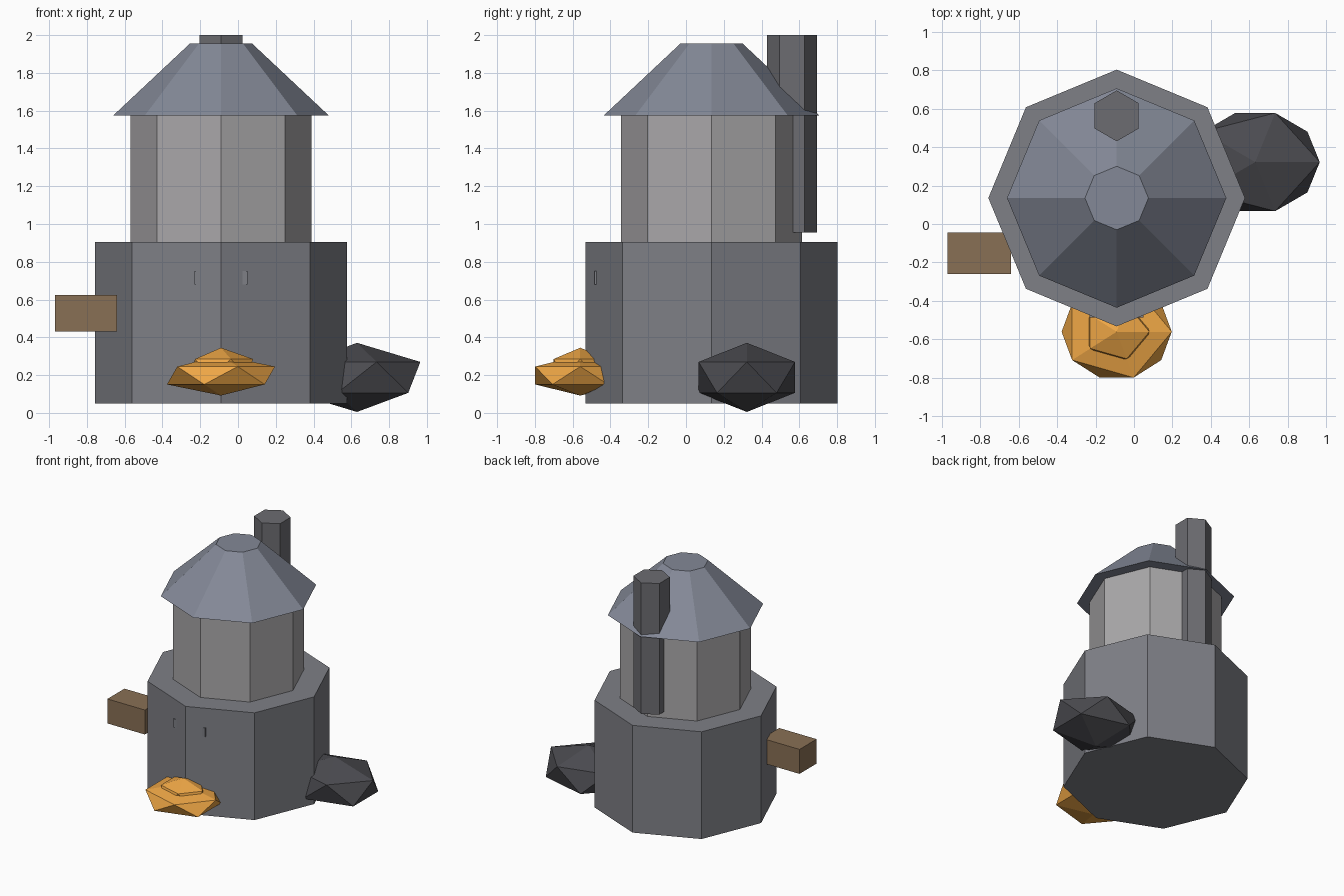
import bpy
from math import pi

if "Cube" in bpy.data.objects:
    bpy.data.objects.remove(bpy.data.objects["Cube"])

CX, CY = -0.09, 0.135  # tower axis


def material(name, rgb):
    m = bpy.data.materials.new(name)
    m.diffuse_color = (*rgb, 1)
    m.use_nodes = True
    m.node_tree.nodes["Principled BSDF"].inputs["Base Color"].default_value = m.diffuse_color
    return m


def finish(name, mat):
    o = bpy.context.object
    o.name = name
    o.data.materials.append(mat)
    return o


def prism(name, sides, r1, r2, z0, z1, x, y, mat, turn=0.0):
    bpy.ops.mesh.primitive_cone_add(vertices=sides, radius1=r1, radius2=r2, depth=z1 - z0,
                                    location=(x, y, (z0 + z1) / 2), rotation=(0, 0, turn))
    return finish(name, mat)


def lump(name, loc, size, mat):
    bpy.ops.mesh.primitive_ico_sphere_add(subdivisions=1, radius=1, location=loc)
    bpy.context.object.scale = size
    return finish(name, mat)


def box(name, lo, hi, mat):
    bpy.ops.mesh.primitive_cube_add(size=1, location=[(a + b) / 2 for a, b in zip(lo, hi)])
    bpy.context.object.scale = [b - a for a, b in zip(lo, hi)]
    return finish(name, mat)


stone = material("stone", (0.21, 0.215, 0.24))
plaster = material("plaster", (0.40, 0.39, 0.40))
slate = material("slate", (0.23, 0.25, 0.31))
brick = material("chimney_stone", (0.15, 0.15, 0.165))
coal = material("coal", (0.07, 0.07, 0.08))
wood = material("wood", (0.25, 0.16, 0.09))
ember = material("ember", (0.85, 0.38, 0.06))

# Octagonal tower
prism("tower_base", 8, 0.667, 0.667, 0.05, 0.905, CX, CY, stone)
prism("tower_upper", 8, 0.48, 0.48, 0.905, 1.575, CX, CY, plaster)
prism("roof", 8, 0.57, 0.165, 1.575, 1.955, CX, CY, slate)

# Hexagonal chimney at the back
prism("chimney", 6, 0.132, 0.132, 0.955, 2.0, CX, 0.562, brick)

# Lintel whose corners just break through the front faces
box("front_lintel", (-0.23, -0.485, 0.68), (0.05, -0.35, 0.75), stone)

# Wooden crate on the left
box("side_crate", (-0.97, -0.26, 0.43), (-0.64, -0.045, 0.625), wood)

# Coal heap on the right and glowing heap at the front
lump("coal_heap", (0.63, 0.322, 0.188), (0.375, 0.30, 0.183), coal)
lump("ember_heap", (CX, -0.56, 0.198), (0.32, 0.28, 0.106), ember)
lump("ember_core", (CX, -0.56, 0.237), (0.19, 0.165, 0.108), ember)
